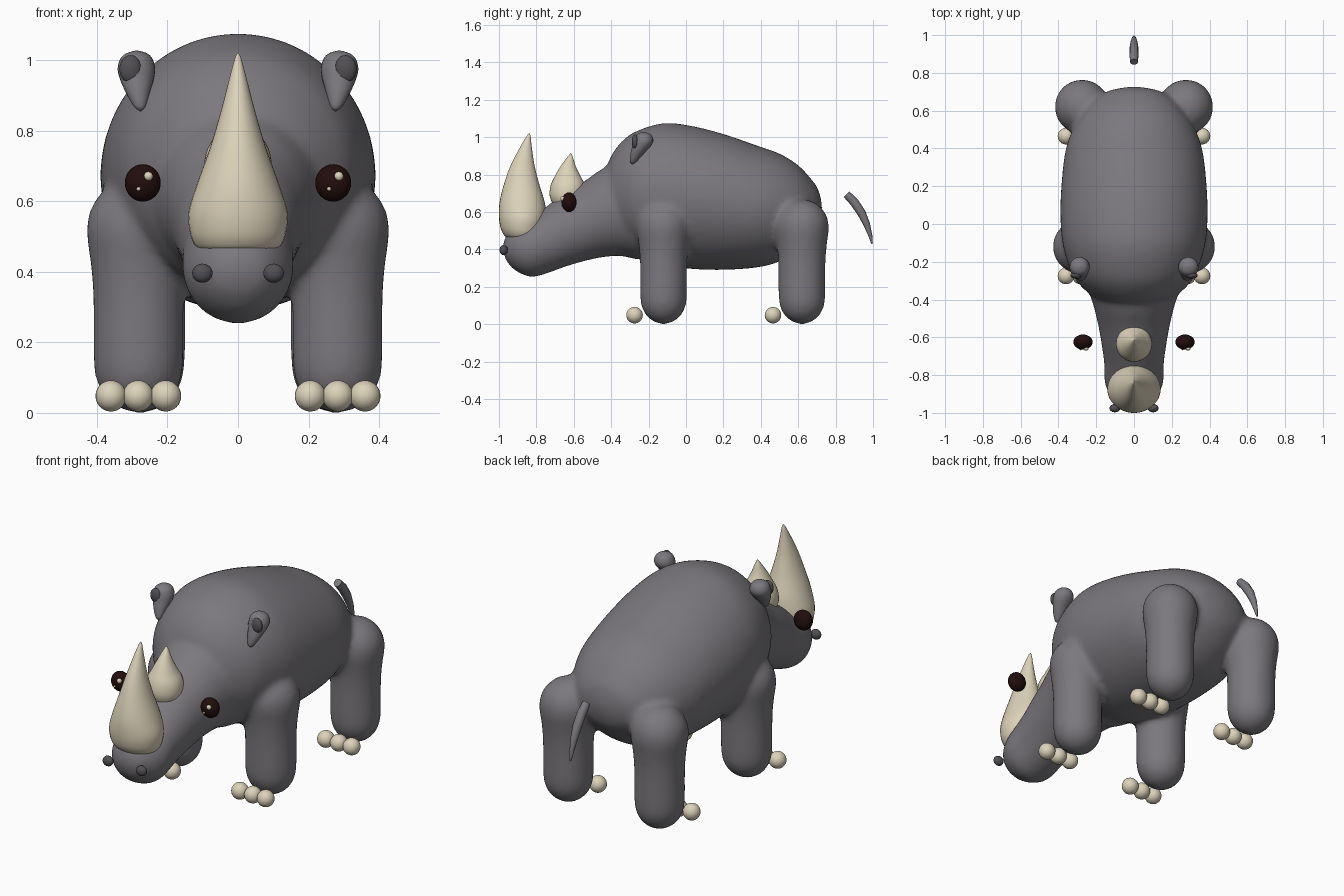
import bpy, bmesh, math
from mathutils import Vector, Matrix

if "Cube" in bpy.data.objects:
    bpy.data.objects.remove(bpy.data.objects["Cube"])


def colour(name, rgb):
    m = bpy.data.materials.new(name)
    m.diffuse_color = (*rgb, 1)
    m.use_nodes = True
    m.node_tree.nodes["Principled BSDF"].inputs["Base Color"].default_value = m.diffuse_color
    return m


HIDE = colour("grey hide", (0.2, 0.19, 0.207))
DARK = colour("dark grey", (0.085, 0.08, 0.088))
IVORY = colour("ivory", (0.72, 0.65, 0.49))
EYE = colour("eye black", (0.016, 0.004, 0.004))
X, Y, Z = Vector((1, 0, 0)), Vector((0, 1, 0)), Vector((0, 0, 1))


def smooth_rings(rings, steps):
    """Catmull-Rom interpolation between rings of (x, y, z, ru, rv)."""
    out = []
    for i in range(len(rings) - 1):
        a, b, c, d = (rings[max(0, min(len(rings) - 1, i + k))] for k in (-1, 0, 1, 2))
        for s in range(steps):
            t = s / steps
            out.append([0.5 * (2 * q + (r - p) * t + (2 * p - 5 * q + 4 * r - w) * t * t
                               + (3 * q - p - 3 * r + w) * t ** 3)
                        for p, q, r, w in zip(a, b, c, d)])
    return out + [list(rings[-1])]


def loft(bm, rings, v_axis, n=32, steps=4):
    """Elliptical cross-sections joined into one closed skin."""
    loops = []
    for x, y, z, ru, rv in smooth_rings(rings, steps):
        c = Vector((x, y, z))
        if ru < 1e-5:
            loops.append([bm.verts.new(c)])
            continue
        loops.append([bm.verts.new(c + X * ru * math.cos(k * math.tau / n)
                                   + v_axis * rv * math.sin(k * math.tau / n)) for k in range(n)])
    for a, b in zip(loops, loops[1:]):
        for k in range(n):
            j = (k + 1) % n
            quad = [a[k % len(a)], a[j % len(a)], b[j % len(b)], b[k % len(b)]]
            bm.faces.new(list(dict.fromkeys(quad)))
    for end in (loops[0], loops[-1]):
        if len(end) > 1:
            bm.faces.new(end)


def finish(bm, name, mat):
    bmesh.ops.recalc_face_normals(bm, faces=bm.faces)
    for f in bm.faces:
        f.smooth = True
    me = bpy.data.meshes.new(name)
    bm.to_mesh(me)
    bm.free()
    me.materials.append(mat)
    ob = bpy.data.objects.new(name, me)
    bpy.context.collection.objects.link(ob)
    return ob


def ball(name, centre, radii, mat, seg=24):
    bm = bmesh.new()
    bmesh.ops.create_uvsphere(bm, u_segments=seg, v_segments=seg * 2 // 3, radius=1,
                              matrix=Matrix.Translation(centre) @ Matrix.Diagonal((*radii, 1)))
    return finish(bm, name, mat)


def lengthwise(y, top, bottom, half_width):
    return (0, y, (top + bottom) / 2, half_width, (top - bottom) / 2)


# Trunk, head and legs, fused into one skin
skin = bmesh.new()
trunk = [(-.44, .65, .65, 0), (-.43, .80, .53, .11), (-.405, .89, .46, .19), (-.35, .97, .41, .26),
         (-.27, 1.03, .37, .325), (-.12, 1.075, .315, .375), (.03, 1.06, .295, .39),
         (.2, 1.017, .29, .385), (.38, .955, .303, .365), (.5, .912, .335, .325),
         (.6, .85, .40, .265), (.67, .775, .47, .195), (.71, .715, .53, .12), (.73, .62, .62, 0)]
head = [(-.98, .41, .41, 0), (-.967, .465, .35, .065), (-.93, .515, .30, .11), (-.88, .545, .268, .142),
        (-.82, .575, .252, .158), (-.74, .635, .272, .158), (-.65, .70, .305, .17),
        (-.55, .76, .335, .187), (-.45, .83, .357, .21), (-.35, .87, .365, .24),
        (-.2, .86, .36, .27), (-.1, .61, .61, 0)]
loft(skin, [lengthwise(*r) for r in trunk], Z, 48)
loft(skin, [lengthwise(*r) for r in head], Z, 48)

leg = [(-.003, 0), (.012, .05), (.045, .092), (.09, .116), (.15, .125), (.32, .126), (.42, .133),
       (.52, .145), (.59, .128), (.64, .085), (.66, .045), (.668, 0)]
for side in (-1, 1):
    for y, x, swell in ((-.12, .282, .003), (.62, .275, 0)):
        loft(skin, [(side * x, y, z, r + (swell if r else 0), r) for z, r in leg], Y)
body = finish(skin, "body", HIDE)
mod = body.modifiers.new("fuse", 'REMESH')
mod.mode = 'VOXEL'
mod.voxel_size = 0.015
mod.use_smooth_shade = True
mod = body.modifiers.new("soften", 'SMOOTH')
mod.factor = 0.5
mod.iterations = 12

# Horns: (z, front y, back y, half width)
front_horn = [(.462, -.955, -.80, .105), (.475, -.972, -.775, .122), (.51, -.99, -.76, .136),
              (.57, -1.0, -.748, .14), (.65, -.997, -.755, .116), (.75, -.973, -.785, .08),
              (.85, -.937, -.81, .05), (.95, -.885, -.825, .024), (1.005, -.852, -.831, .009),
              (1.022, -.838, -.838, 0)]
rear_horn = [(.62, -.70, -.58, .07), (.68, -.728, -.545, .094), (.74, -.724, -.54, .09),
             (.79, -.702, -.563, .063), (.84, -.673, -.588, .038), (.89, -.637, -.604, .015),
             (.916, -.615, -.615, 0)]
for name, prof in (("front_horn", front_horn), ("rear_horn", rear_horn)):
    bm = bmesh.new()
    loft(bm, [(0, (f + b) / 2, z, w, (b - f) / 2) for z, f, b, w in prof], Y)
    finish(bm, name, IVORY)

# Ears: teardrop shapes (z, x, y, radius)
ear = [(.855, .277, -.287, 0), (.868, .278, -.283, .017), (.91, .284, -.262, .035),
       (.95, .287, -.238, .049), (.978, .288, -.228, .053), (1.005, .288, -.226, .045),
       (1.02, .287, -.226, .028), (1.028, .287, -.226, 0)]
for side, label in ((-1, "left"), (1, "right")):
    bm = bmesh.new()
    loft(bm, [(side * x, y, z, r, r) for z, x, y, r in ear], Y, 24)
    finish(bm, label + "_ear", HIDE)
    ball(label + "_inner_ear", (side * .305, -.272, .975), (.031, .018, .039), DARK)

    # Eyes with two highlights
    ball(label + "_eye", (side * .27, -.625, .652), (.051, .04, .053), EYE)
    ball(label + "_eye_glint", (side * .27 + .016, -.659, .671), (.013, .012, .013), IVORY, 12)
    ball(label + "_eye_small_glint", (side * .27 - .012, -.663, .635), (.006, .006, .006), IVORY, 12)

    # Nostrils
    ball(label + "_nostril", (side * .101, -.975, .396), (.029, .022, .027), DARK)

    # Toes
    for foot, y in (("front", -.275), ("hind", .465)):
        for i, x in enumerate((.205, .283, .36)):
            ball(f"{label}_{foot}_toe_{i + 1}", (side * x, y, .048), (.044, .044, .044), IVORY)

# Tail: tapered tube with capped ends
path = [(.858, .695, .021), (.90, .652, .024), (.938, .595, .023), (.966, .535, .018),
        (.985, .475, .011), (.995, .43, .004)]
curve = bpy.data.curves.new("tail", 'CURVE')
curve.dimensions = '3D'
curve.bevel_depth = 1.0
curve.bevel_resolution = 4
curve.use_fill_caps = True
spline = curve.splines.new('POLY')
spline.points.add(len(path) - 1)
for p, (y, z, r) in zip(spline.points, path):
    p.co = (0, y, z, 1)
    p.radius = r
spline.use_smooth = True
curve.materials.append(HIDE)
bpy.context.collection.objects.link(bpy.data.objects.new("tail", curve))
